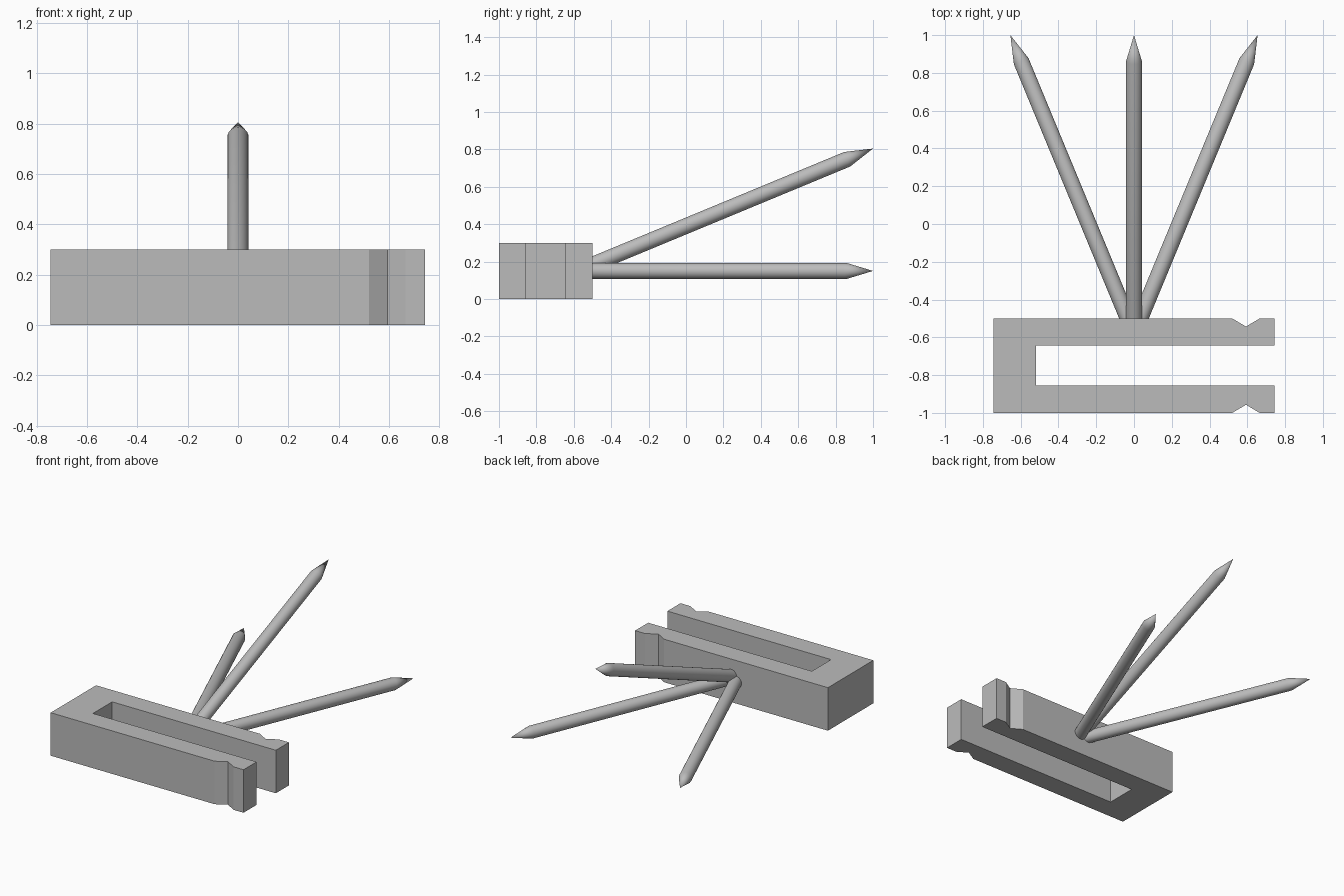
import bpy, bmesh, math
from mathutils import Vector

if "Cube" in bpy.data.objects:
    bpy.data.objects.remove(bpy.data.objects["Cube"])

# One plain grey for everything
GREY = (0.5, 0.5, 0.5, 1)
grey = bpy.data.materials.new("plain grey")
grey.use_nodes = True
grey.diffuse_color = GREY
grey.node_tree.nodes["Principled BSDF"].inputs["Base Color"].default_value = GREY


def add_object(name, bm):
    bmesh.ops.recalc_face_normals(bm, faces=bm.faces[:])
    mesh = bpy.data.meshes.new(name)
    bm.to_mesh(mesh)
    bm.free()
    mesh.materials.append(grey)
    obj = bpy.data.objects.new(name, mesh)
    bpy.context.collection.objects.link(obj)
    return obj


# U-shaped clip: half outline mirrored about its long axis, then extruded upward
MID_Y, HEIGHT = -0.75, 0.3
half = [(-0.52, 0.106), (0.743, 0.106), (0.743, 0.25), (0.665, 0.25),
        (0.593, 0.207), (0.52, 0.25), (-0.745, 0.25)]
outline = half + [(x, -y) for x, y in reversed(half)]
bm = bmesh.new()
base = bm.faces.new([bm.verts.new((x, MID_Y + y, 0)) for x, y in outline])
top = bmesh.ops.extrude_face_region(bm, geom=[base])["geom"]
bmesh.ops.translate(bm, vec=(0, 0, HEIGHT),
                    verts=[g for g in top if isinstance(g, bmesh.types.BMVert)])
add_object("clip_body", bm)

# Three pointed spikes fanning out from one spot inside the rear arm
ROOT = Vector((0, -0.58, HEIGHT / 2))
RADIUS, LENGTH, POINT, SIDES = 0.042, 1.71, 0.15, 24


def spike(name, direction):
    bm = bmesh.new()
    rings = []
    for z in (0, LENGTH - POINT):
        rings.append([bm.verts.new((RADIUS * math.cos(a), RADIUS * math.sin(a), z))
                      for a in (math.tau * i / SIDES for i in range(SIDES))])
    reach = 1.58 / direction.y
    tip = bm.verts.new((0, 0, LENGTH))
    bm.faces.new(rings[0])
    for i in range(SIDES):
        j = (i + 1) % SIDES
        bm.faces.new((rings[0][i], rings[0][j], rings[1][j], rings[1][i]))
        bm.faces.new((rings[1][i], rings[1][j], tip))
    # Every tip ends on the same rear plane
    for v in rings[1] + [tip]:
        v.co.z += reach - LENGTH
    obj = add_object(name, bm)
    obj.location = ROOT
    obj.rotation_euler = direction.to_track_quat('Z', 'Y').to_euler()
    bpy.ops.object.select_all(action='DESELECT')
    obj.select_set(True)
    bpy.context.view_layer.objects.active = obj
    bpy.ops.object.shade_smooth_by_angle(angle=math.radians(30))


tilt = math.radians(22.5)
side, along = math.sin(tilt), math.cos(tilt)
spike("upper_spike", Vector((0, along, side)))
spike("left_spike", Vector((side, along, 0)))
spike("right_spike", Vector((-side, along, 0)))
